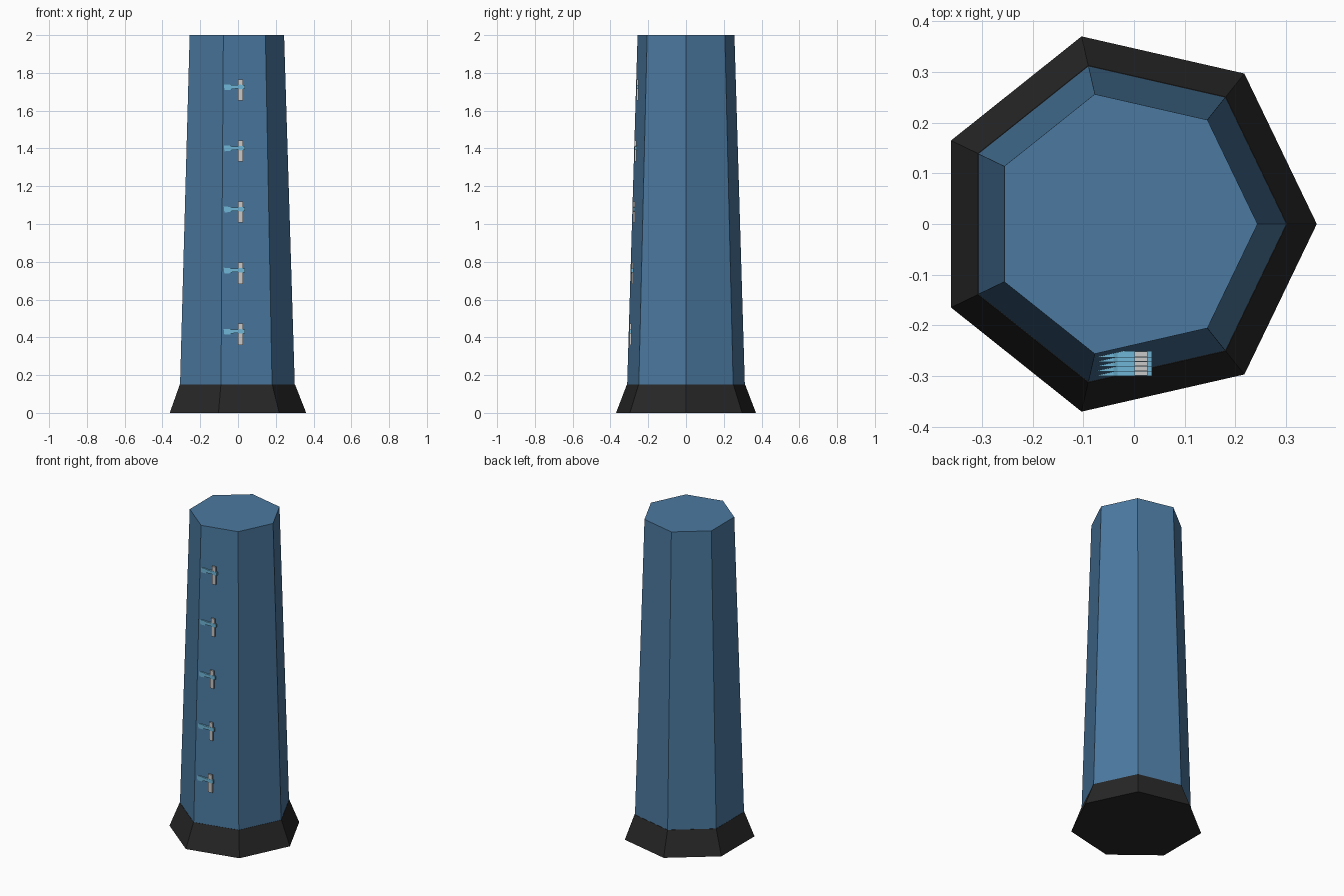
import bpy
import bmesh
from math import cos, sin, tau

cube = bpy.data.objects.get("Cube")
if cube:
    bpy.data.objects.remove(cube, do_unlink=True)


def material(name, rgb):
    mat = bpy.data.materials.new(name)
    mat.use_nodes = True
    colour = (*rgb, 1)
    mat.diffuse_color = colour
    mat.node_tree.nodes["Principled BSDF"].inputs["Base Color"].default_value = colour
    return mat


blue = material("slate blue", (0.07, 0.19, 0.35))
black = material("soft black", (0.02, 0.02, 0.02))
grey = material("light grey", (0.58, 0.58, 0.58))
sky = material("sky blue", (0.16, 0.47, 0.68))

SIDES = 7
CENTRE_X = -0.019


def loft(name, rings, mat):
    """Closed flat-sided solid through rings of points."""
    bm = bmesh.new()
    loops = [[bm.verts.new(p) for p in ring] for ring in rings]
    for low, high in zip(loops, loops[1:]):
        n = len(low)
        for i in range(n):
            j = (i + 1) % n
            bm.faces.new((low[i], low[j], high[j], high[i]))
    bm.faces.new(loops[0][::-1])
    bm.faces.new(loops[-1])
    bmesh.ops.recalc_face_normals(bm, faces=bm.faces)
    mesh = bpy.data.meshes.new(name)
    bm.to_mesh(mesh)
    bm.free()
    mesh.materials.append(mat)
    obj = bpy.data.objects.new(name, mesh)
    bpy.context.collection.objects.link(obj)
    return obj


def heptagon(radius, z):
    return [(CENTRE_X + radius * cos(tau * i / SIDES),
             radius * sin(tau * i / SIDES), z) for i in range(SIDES)]


def plate(name, outline, y_front, y_back, mat):
    """Outline in x and z, given thickness along y."""
    return loft(name, [[(x, y, z) for x, z in outline]
                       for y in (y_front, y_back)], mat)


# Tapered column and its flared foot
loft("column", [heptagon(0.324, 0.002), heptagon(0.263, 2)], blue)
loft("foot", [heptagon(0.38, 0), heptagon(0.321, 0.15)], black)

# Row of small hammers set into the front face
bar = [(0.001, -0.072), (0.027, -0.072), (0.027, 0.04), (0.001, 0.04)]
grip = [(-0.077, -0.018), (-0.04, -0.016), (-0.033, -0.011), (0.0, -0.009),
        (0.008, -0.013), (0.036, -0.011), (0.036, 0.009), (0.008, 0.012),
        (0.0, 0.009), (-0.033, 0.009), (-0.04, 0.012), (-0.077, 0.013)]
for i in range(5):
    z = 0.432 + 0.3235 * i
    y = -0.294 + 0.0092 * i
    for name, outline, depth, mat in (("hammer_head", bar, 0.005, grey),
                                      ("hammer_handle", grip, 0.006, sky)):
        points = [(x, z + dz) for x, dz in outline]
        plate(f"{name}_{i + 1}", points, y - depth, y + depth, mat)
